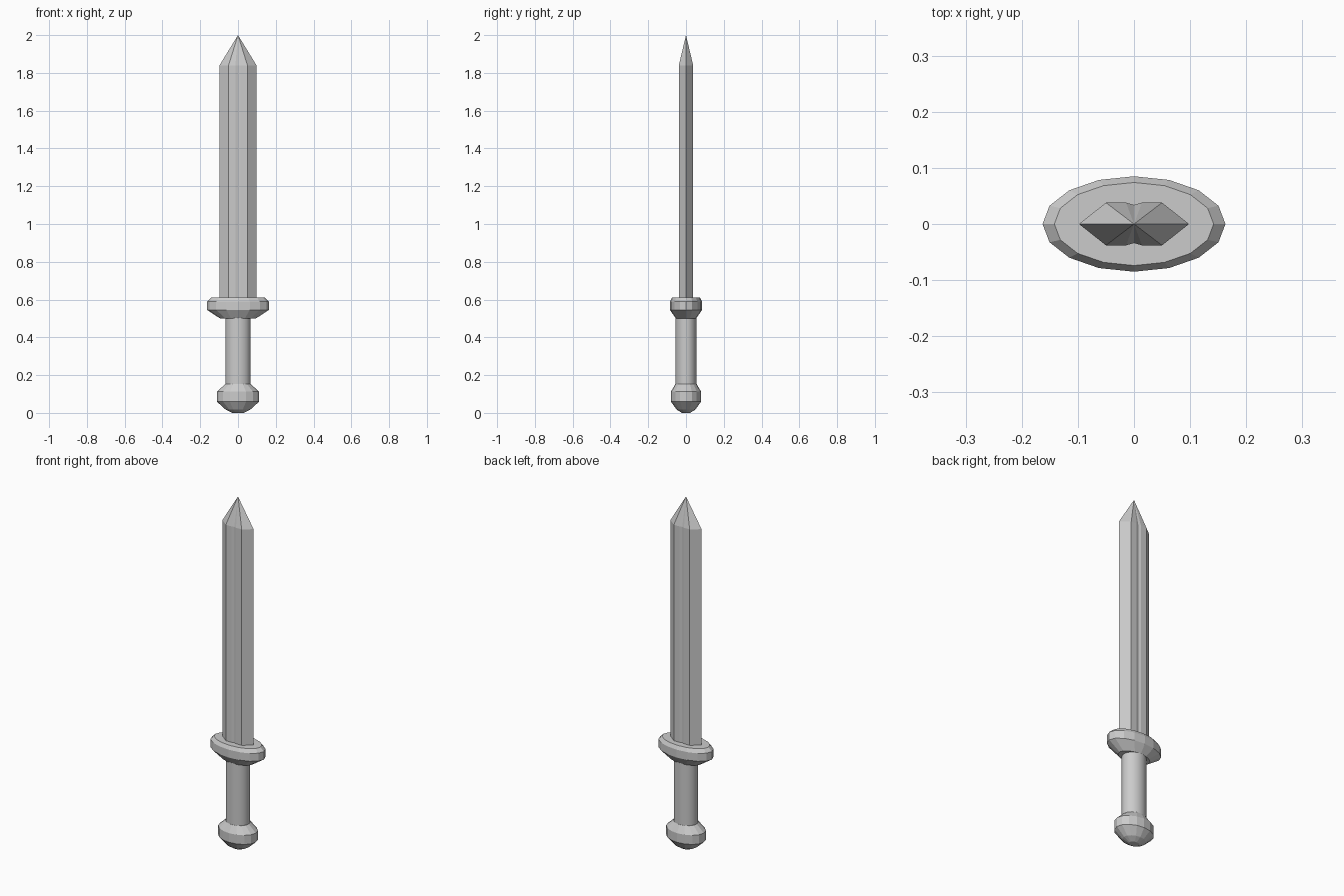
import bpy, bmesh
from math import cos, sin, pi, radians

if "Cube" in bpy.data.objects:
    bpy.data.objects.remove(bpy.data.objects["Cube"])


def make_object(name, bm):
    bmesh.ops.recalc_face_normals(bm, faces=bm.faces[:])
    mesh = bpy.data.meshes.new(name)
    bm.to_mesh(mesh)
    bm.free()
    obj = bpy.data.objects.new(name, mesh)
    bpy.context.collection.objects.link(obj)
    return obj


def loft(name, rings, tip=None):
    """Join equal-sized rings of points; cap both ends or finish in a tip."""
    bm = bmesh.new()
    loops = [[bm.verts.new(p) for p in ring] for ring in rings]
    n = len(loops[0])
    for a, b in zip(loops, loops[1:]):
        for i in range(n):
            j = (i + 1) % n
            bm.faces.new((a[i], a[j], b[j], b[i]))
    bm.faces.new(loops[0][::-1])
    if tip:
        t = bm.verts.new(tip)
        for i in range(n):
            bm.faces.new((loops[-1][i], loops[-1][(i + 1) % n], t))
    else:
        bm.faces.new(loops[-1])
    return make_object(name, bm)


def oval(rx, ry, z, n):
    return [(rx * cos(2 * pi * i / n), ry * sin(2 * pi * i / n), z) for i in range(n)]


def oval_part(name, profile, n):
    return loft(name, [oval(rx, ry, z, n) for rx, ry, z in profile])


# Blade: flattened section with bevelled edges and a shallow central groove
half = [(0.098, 0), (0.05, 0.038), (0.014, 0.038), (0, 0.034), (-0.014, 0.038), (-0.05, 0.038)]
section = half + [(-x, -y) for x, y in half]
loft("blade", [[(x, y, z) for x, y in section] for z in (0.59, 1.84)], tip=(0, 0, 2.0))

# Guard: faceted oval with bevelled rims
oval_part("guard", [(0.095, 0.054, 0.50), (0.163, 0.085, 0.545),
                    (0.163, 0.085, 0.59), (0.142, 0.074, 0.61)], 16)

# Grip: smooth oval cylinder
grip = oval_part("grip", [(0.066, 0.056, 0.14), (0.066, 0.056, 0.51)], 32)
bpy.context.view_layer.objects.active = grip
grip.select_set(True)
bpy.ops.object.shade_smooth_by_angle(angle=radians(40))

# Pommel: faceted oval knob
oval_part("pommel", [(0.03, 0.022, 0.0), (0.066, 0.05, 0.018), (0.112, 0.08, 0.06),
                     (0.112, 0.08, 0.112), (0.068, 0.057, 0.152)], 16)
